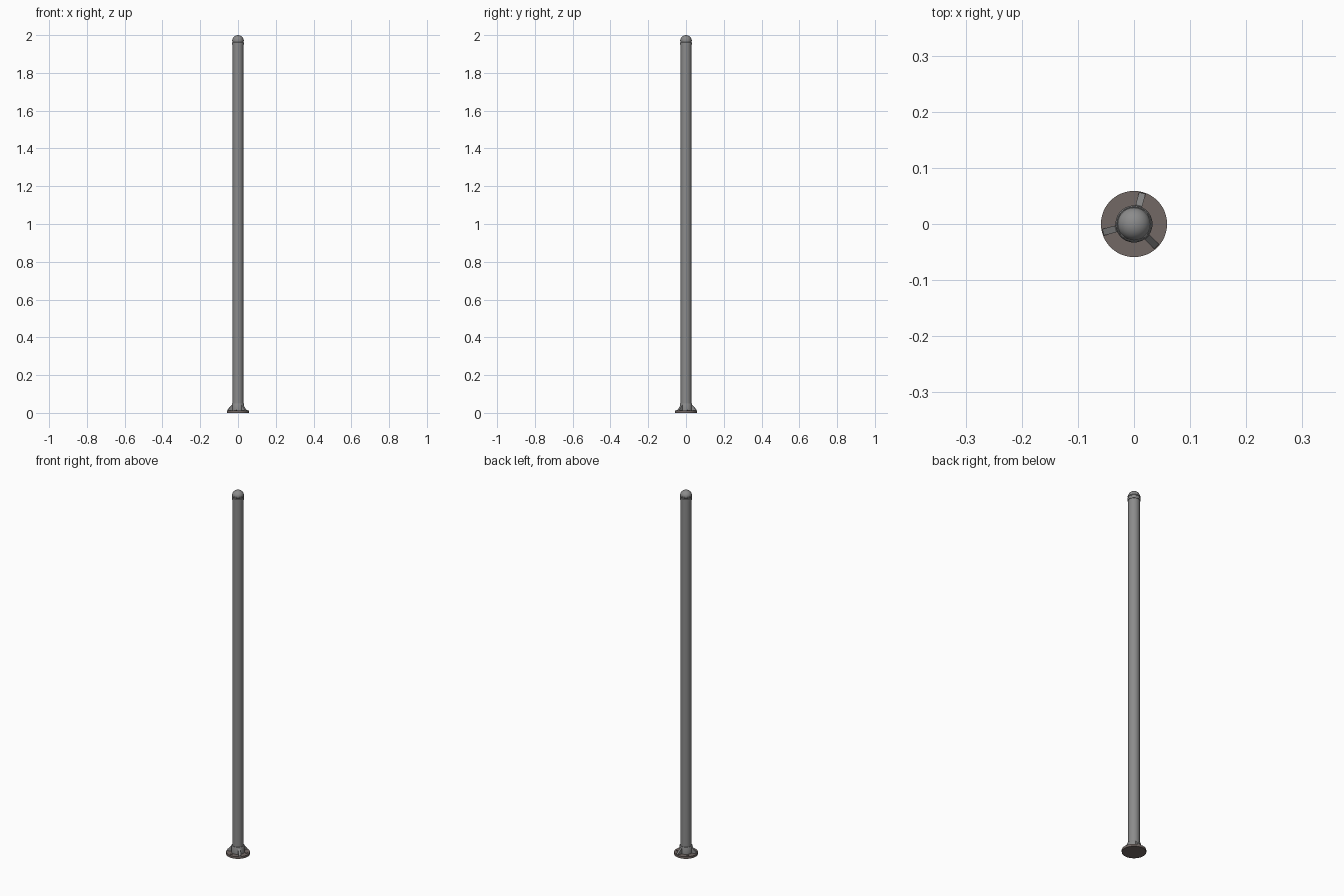
import bpy, bmesh, math
from mathutils import Matrix

cube = bpy.data.objects.get("Cube")
if cube:
    bpy.data.objects.remove(cube, do_unlink=True)


def material(name, rgb):
    m = bpy.data.materials.new(name)
    m.use_nodes = True
    m.diffuse_color = (*rgb, 1)
    bsdf = next(n for n in m.node_tree.nodes if n.type == 'BSDF_PRINCIPLED')
    bsdf.inputs["Base Color"].default_value = (*rgb, 1)
    return m


grey = material("galvanised grey", (0.26, 0.26, 0.26))
brown = material("dull brown", (0.17, 0.14, 0.13))


def finish(name, bm, mat, smooth=True):
    bmesh.ops.recalc_face_normals(bm, faces=bm.faces[:])
    mesh = bpy.data.meshes.new(name)
    bm.to_mesh(mesh)
    bm.free()
    mesh.materials.append(mat)
    obj = bpy.data.objects.new(name, mesh)
    bpy.context.collection.objects.link(obj)
    if smooth:
        bpy.ops.object.select_all(action='DESELECT')
        obj.select_set(True)
        bpy.context.view_layer.objects.active = obj
        bpy.ops.object.shade_smooth_by_angle(angle=math.radians(35))
    return obj


def lathe(name, profile, mat, sides=48):
    """Spin a closed (radius, height) profile around the z axis."""
    bm = bmesh.new()
    verts = [bm.verts.new((r, 0, z)) for r, z in profile]
    edges = [bm.edges.new(p) for p in zip(verts, verts[1:])]
    bmesh.ops.spin(bm, geom=verts + edges, cent=(0, 0, 0), axis=(0, 0, 1),
                   angle=2 * math.pi, steps=sides, use_merge=True)
    bmesh.ops.remove_doubles(bm, verts=bm.verts[:], dist=1e-6)
    return finish(name, bm, mat)


# Base flange, collar and tall post
lathe("base_flange", [(0, 0), (0.059, 0), (0.059, 0.012), (0, 0.012)], brown)
lathe("base_collar", [(0.027, 0.012), (0.033, 0.012), (0.033, 0.046),
                      (0.031, 0.05), (0.027, 0.05)], grey)
lathe("post", [(0, 0.012), (0.028, 0.012), (0.028, 1.965), (0, 1.965)], grey)

# Cap: lower band, narrow groove, brim and rounded dome
dome = [(0.029 * math.cos(a), 1.974 + 0.026 * math.sin(a))
        for a in (i * math.pi / 20 for i in range(10))]
lathe("post_cap", [(0, 1.95), (0.0305, 1.95), (0.0305, 1.962), (0.0285, 1.964),
                   (0.0285, 1.968), (0.0305, 1.97), (0.0305, 1.974)]
      + dome + [(0, 2.0)], grey)

# Three gussets alternate with three bolt heads around the flange
for i in range(3):
    turn = Matrix.Rotation(math.radians(75 + 120 * i), 4, 'Z')
    bm = bmesh.new()
    side = [(0.028, 0.012), (0.057, 0.012), (0.057, 0.016), (0.034, 0.042), (0.028, 0.042)]
    face = bm.faces.new([bm.verts.new((r, -0.006, z)) for r, z in side])
    ext = bmesh.ops.extrude_face_region(bm, geom=[face])
    bmesh.ops.translate(bm, vec=(0, 0.012, 0),
                        verts=[v for v in ext["geom"] if isinstance(v, bmesh.types.BMVert)])
    bm.transform(turn)
    finish(f"gusset_{i + 1}", bm, grey, smooth=False)

    angle = math.radians(15 + 120 * i)
    bm = bmesh.new()
    bmesh.ops.create_cone(bm, cap_ends=True, segments=20, radius1=0.0065,
                          radius2=0.0065, depth=0.004)
    bmesh.ops.translate(bm, verts=bm.verts[:],
                        vec=(0.045 * math.cos(angle), 0.045 * math.sin(angle), 0.0125))
    finish(f"bolt_head_{i + 1}", bm, brown)
